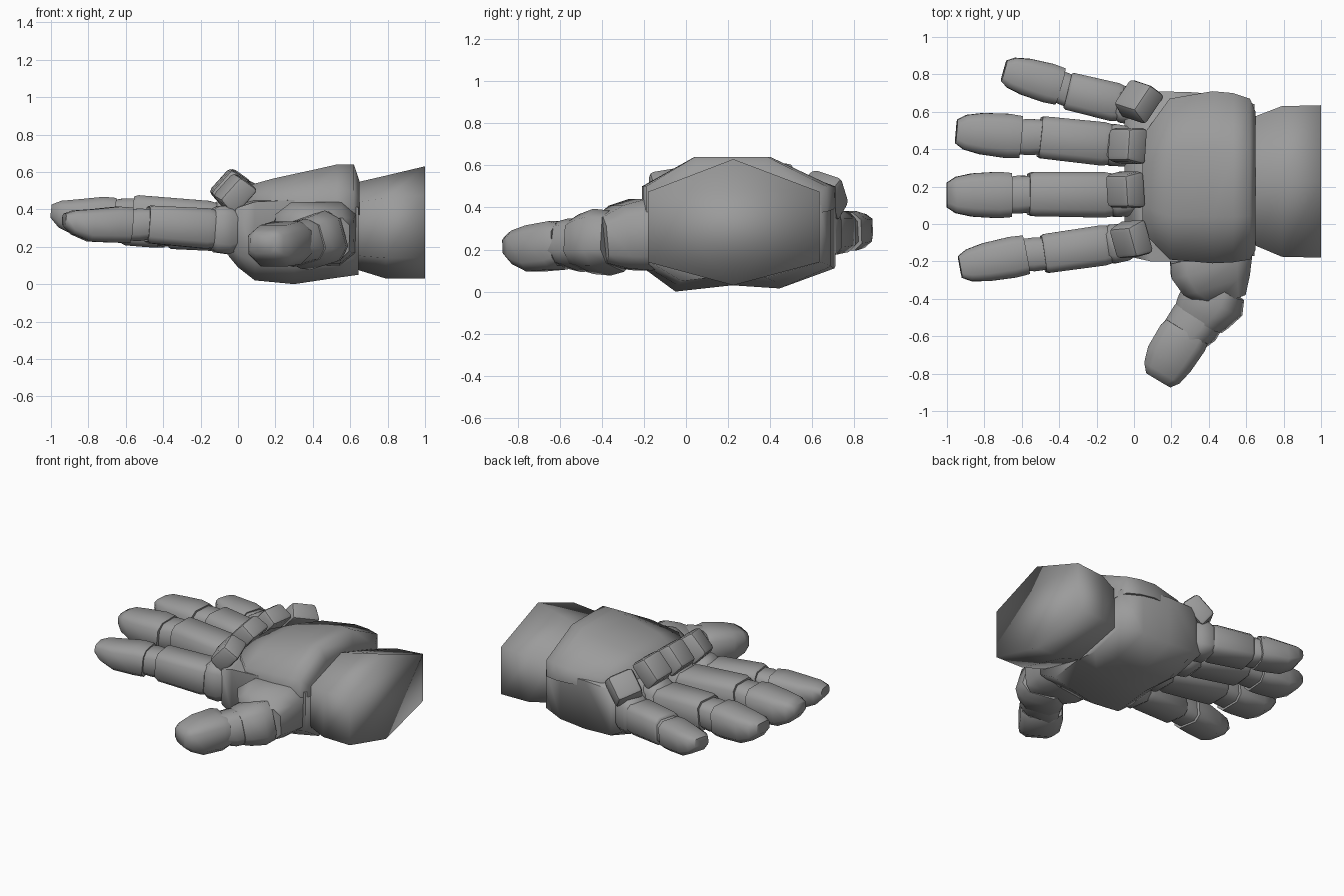
import bpy, bmesh, math
from mathutils import Vector, Euler, Matrix

if "Cube" in bpy.data.objects:
    bpy.data.objects.remove(bpy.data.objects["Cube"])

grey = bpy.data.materials.new("armour_grey")
grey.diffuse_color = (0.33, 0.33, 0.33, 1)
grey.use_nodes = True
grey.node_tree.nodes["Principled BSDF"].inputs["Base Color"].default_value = grey.diffuse_color


def finish(name, bm, angle=50):
    bmesh.ops.recalc_face_normals(bm, faces=bm.faces)
    me = bpy.data.meshes.new(name)
    bm.to_mesh(me)
    bm.free()
    ob = bpy.data.objects.new(name, me)
    me.materials.append(grey)
    bpy.context.collection.objects.link(ob)
    bpy.ops.object.select_all(action='DESELECT')
    ob.select_set(True)
    bpy.context.view_layer.objects.active = ob
    bpy.ops.object.shade_smooth_by_angle(angle=math.radians(angle))
    return ob


def loft(name, rings, angle=50):
    """Skin matching rings of points and cap both ends."""
    bm = bmesh.new()
    vs = [[bm.verts.new(p) for p in r] for r in rings]
    n = len(vs[0])
    for a, b in zip(vs, vs[1:]):
        for i in range(n):
            j = (i + 1) % n
            bm.faces.new((a[i], a[j], b[j], b[i]))
    bm.faces.new(vs[0])
    bm.faces.new(vs[-1])
    return finish(name, bm, angle)


def tube(name, stations, c=0.38, roll=0):
    """Chamfered box section swept through (centre, half width, half height)."""
    axis = (Vector(stations[-1][0]) - Vector(stations[0][0])).normalized()
    side = Vector((0, 0, 1)).cross(axis).normalized()
    side = Matrix.Rotation(math.radians(roll), 3, axis) @ side
    up = axis.cross(side)
    k = 1 - c
    prof = [(1, -k), (1, k), (k, 1), (-k, 1), (-1, k), (-1, -k), (-k, -1), (k, -1)]
    loft(name, [[Vector(p) + side * (u * w) + up * (v * h) for u, v in prof]
                for p, w, h in stations], 60)


# Fingers: knuckle, middle joint, fingertip base, tip, half width
fingers = {
    "index": ((-.135, -.11, .295), (-.485, -.16, .32), (-.58, -.165, .315), (-.93, -.23, .35), .105),
    "middle": ((-.12, .155, .32), (-.565, .16, .365), (-.66, .155, .355), (-1.0, .155, .395), .118),
    "ring": ((-.135, .425, .31), (-.505, .465, .345), (-.61, .465, .34), (-.95, .495, .378), .113),
    "little": ((-.075, .645, .28), (-.355, .712, .285), (-.40, .737, .285), (-.695, .82, .33), .101),
}
for name, (k, m, b, t, w) in fingers.items():
    K, M, B, T = map(Vector, (k, m, b, t))
    h = w * .98
    # ball at the root of the finger
    d = (K - M).normalized()
    tube(name + "_root_joint", [(K - d * .03, w * .8, h * .9), (K + d * .02, w * 1.0, h * 1.2),
                                (K + d * .09, w * .95, h * 1.25), (K + d * .15, w * .7, h * .95)])
    # long segment
    tube(name + "_segment", [(M, w * .92, h * .9), (M.lerp(K, .05), w * 1.0, h * .98),
                             (M.lerp(K, .9), w * 1.03, h * 1.05), (K, w * .97, h * .97)], .34)
    # narrower middle joint
    e = (B - M).normalized()
    tube(name + "_middle_joint", [(M - e * .03, w * .8, h * .78), (M.lerp(B, .5), w * .86, h * .84),
                                  (B + e * .03, w * .8, h * .78)])

    # fingertip, flat on top and rising underneath
    def at(f, dz):
        return B.lerp(T, f) + Vector((0, 0, dz))
    tube(name + "_tip", [(B, w * 1.0, h * .92), (at(.2, -.004), w * 1.05, h * .94),
                         (at(.6, -.022), w * .98, h * .84),
                         (at(.86, -.015), w * .82, h * .62), (at(1, -.004), w * .56, h * .3)])

# Knuckle guards: tilted rounded frustums
guards = {
    "index": ((-.02, -.085, .485), .195, (14, -48, 5)),
    "middle": ((-.05, .18, .515), .20, (5, -48, 0)),
    "ring": ((-.04, .42, .515), .20, (-5, -48, 0)),
    "little": ((.02, .66, .465), .20, (-22, -45, -18)),
}
for name, (pos, s, rot) in guards.items():
    bm = bmesh.new()
    bmesh.ops.create_cube(bm, size=1)
    for v in bm.verts:
        f = .86 if v.co.z > 0 else 1
        v.co = Vector((v.co.x * s * f, v.co.y * s * f, v.co.z * .125))
    bmesh.ops.bevel(bm, geom=bm.edges[:], offset=.024, segments=2, affect='EDGES', profile=.5)
    ob = finish(name + "_knuckle_guard", bm, 40)
    ob.location = pos
    rx, ry, rz = map(math.radians, rot)
    ob.rotation_euler = Euler((rx, ry, rz), 'XYZ')

# Palm: x, low y, high y, bottom, side bottom, top
palm = [(-.05, -.13, .62, .15, .20, .37), (.0, -.18, .67, .09, .16, .41), (.09, -.2, .71, .02, .12, .44),
        (.3, -.2, .705, .0, .11, .45), (.5, -.19, .69, .03, .12, .44), (.645, -.17, .64, .05, .14, .41)]
loft("palm", [[(x, a, t), (x, a, s), (x, a + .15, z), (x, .22, z + .03), (x, c - .26, z + .015),
               (x, c, s), (x, c, t), (x, .22, t + .03)] for x, a, c, z, s, t in palm], 80)

# Back plate: x, low y, high y, lower edge, shoulder, crown
plate = [(.045, -.04, .47, .40, .48, .525), (.19, -.19, .67, .40, .48, .565), (.42, -.21, .71, .40, .50, .615),
         (.53, -.205, .70, .39, .50, .64), (.62, -.19, .67, .38, .50, .64), (.65, -.14, .60, .37, .45, .55)]
loft("back_plate", [[(x, a, l), (x, a, s), (x, a + (c - a) * .27, t), (x, a + (c - a) * .67, t),
                     (x, c, s), (x, c, l)] for x, a, c, l, s, t in plate], 75)

# Wrist cuff: x, low y, high y, bottom, side bottom, side top, top
cuff = [(.60, -.09, .56, .09, .17, .43, .53), (.66, -.12, .58, .07, .15, .44, .55),
        (.79, -.175, .63, .03, .14, .46, .58), (1.0, -.18, .635, .03, .14, .475, .63)]
loft("wrist_cuff", [[(x, a, s), (x, a, u), (x, .225, t), (x, c, u), (x, c, s), (x, .225, z)]
                    for x, a, c, z, s, u, t in cuff], 180)

# Thumb: root, middle and tip
tube("thumb_root", [((.41, -.14, .27), .225, .16), ((.415, -.22, .27), .225, .17),
                    ((.44, -.32, .26), .185, .15), ((.49, -.405, .245), .11, .11)])
tube("thumb_middle", [((.455, -.33, .24), .14, .13), ((.425, -.40, .235), .163, .14),
                      ((.37, -.475, .225), .145, .125), ((.345, -.51, .22), .132, .11)], .42, 15)
tube("thumb_joint", [((.38, -.46, .225), .12, .11), ((.325, -.53, .22), .132, .112),
                     ((.26, -.60, .22), .115, .095)], .42, 15)
tube("thumb_tip", [((.285, -.575, .225), .127, .10), ((.26, -.61, .22), .137, .115),
                   ((.19, -.72, .205), .132, .11), ((.15, -.795, .21), .11, .08),
                   ((.13, -.835, .215), .075, .05)])
